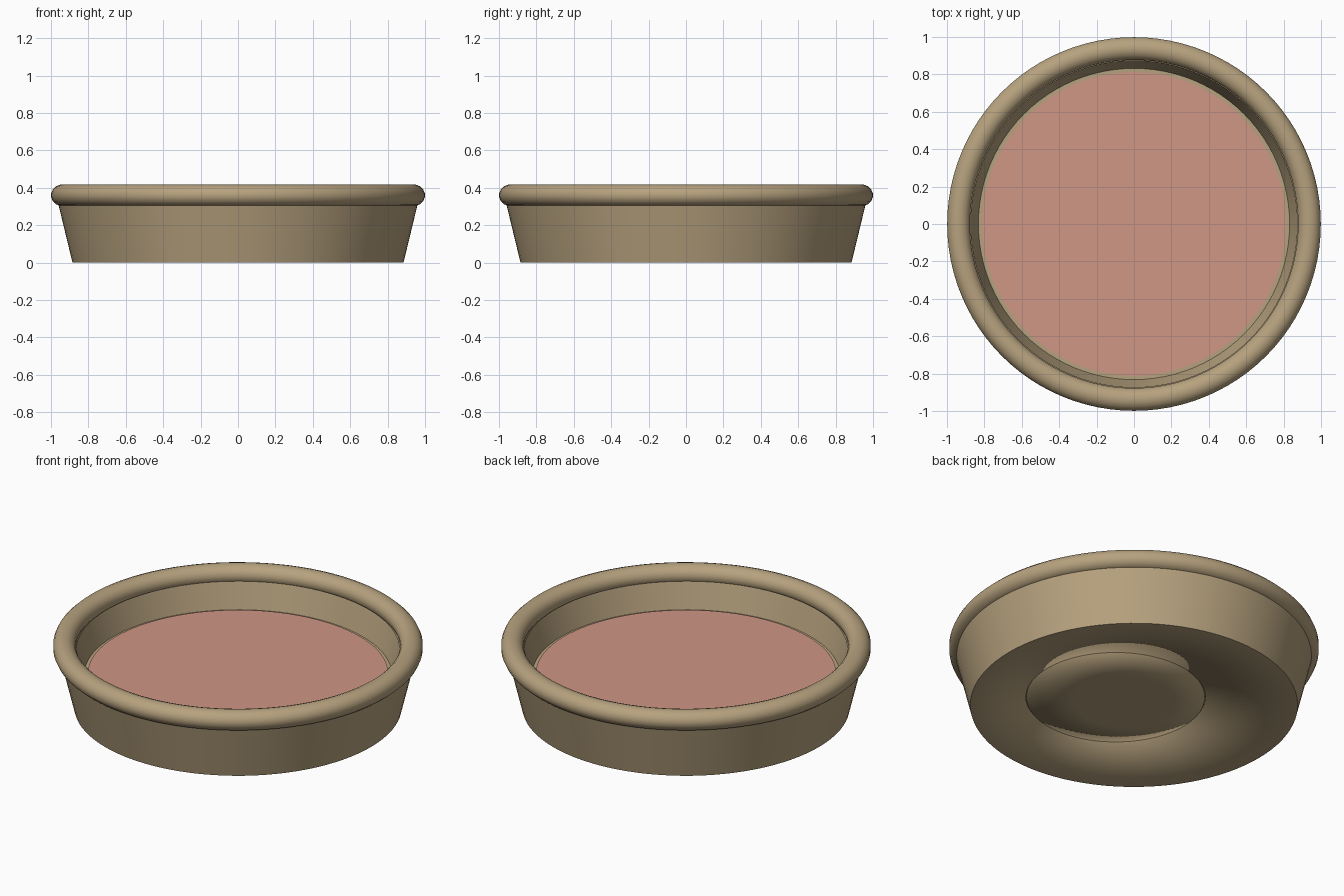
import bpy, bmesh, math

if "Cube" in bpy.data.objects:
    bpy.data.objects.remove(bpy.data.objects["Cube"])

SEG = 96

def material(name, rgb):
    m = bpy.data.materials.new(name)
    m.diffuse_color = (*rgb, 1)
    m.use_nodes = True
    m.node_tree.nodes["Principled BSDF"].inputs["Base Color"].default_value = m.diffuse_color
    return m

tan = material("tan clay", (0.47, 0.36, 0.21))
pink = material("dusty pink", (0.62, 0.31, 0.24))

def lathe(name, rings, mat, closed=False, cap=False, angle=40):
    """Join circles given as (radius, z, centre x) into a smooth surface."""
    bm = bmesh.new()
    loops = []
    for r, z, cx in rings:
        loops.append([bm.verts.new((cx + r * math.cos(2 * math.pi * i / SEG),
                                    r * math.sin(2 * math.pi * i / SEG), z))
                      for i in range(SEG)])
    pairs = list(zip(loops, loops[1:]))
    if closed:
        pairs.append((loops[-1], loops[0]))
    for a, b in pairs:
        for i in range(SEG):
            j = (i + 1) % SEG
            bm.faces.new((a[i], a[j], b[j], b[i]))
    if cap:
        bm.faces.new(loops[-1])
    # Rings run from underneath and outside, up and inwards
    bm.normal_update()
    me = bpy.data.meshes.new(name)
    bm.to_mesh(me)
    bm.free()
    me.materials.append(mat)
    ob = bpy.data.objects.new(name, me)
    bpy.context.collection.objects.link(ob)
    bpy.context.view_layer.objects.active = ob
    ob.select_set(True)
    bpy.ops.object.shade_smooth_by_angle(angle=math.radians(angle))
    ob.select_set(False)
    return ob

# Tapered outer wall, and inner wall with the floor
lathe("outer_wall", [(0.885, 0, 0), (0.96, 0.31, 0)], tan)
lathe("inner_wall_and_floor", [(0.875, 0.34, 0), (0.832, 0.19, 0)], tan, cap=True)

# Rounded rim
rim = [(0.938 + 0.062 * math.cos(t), 0.36 + 0.058 * math.sin(t), 0)
       for t in (2 * math.pi * (k + 0.5) / 16 for k in range(16))]
lathe("rim", rim, tan, closed=True, angle=60)

# Filling
lathe("filling", [(0.812, 0.19, 0), (0.812, 0.198, 0)], pink, cap=True)

# Underside with an off-centre hole, softly shaded over its edge
lathe("underside", [(0.485, 0.03, 0.13), (0.485, 0, 0.13), (0.885, 0, 0)],
      tan, angle=180)
# Plug that closes the hole
plug = lathe("underside_plug", [(0.27, 0, 0.06), (0.482, 0, 0.13), (0.482, 0.03, 0.13)],
             tan, angle=180)
bm = bmesh.new()
bm.from_mesh(plug.data)
bm.verts.ensure_lookup_table()
bm.faces.new([bm.verts[i] for i in reversed(range(SEG))]).smooth = True

bm.to_mesh(plug.data)
bm.free()

# Face the underside parts downwards
for name in ("underside", "underside_plug"):
    me = bpy.data.objects[name].data
    flat = [p for p in me.polygons if abs(p.normal.z) > 0.9]
    if flat[0].normal.z > 0:
        me.flip_normals()
